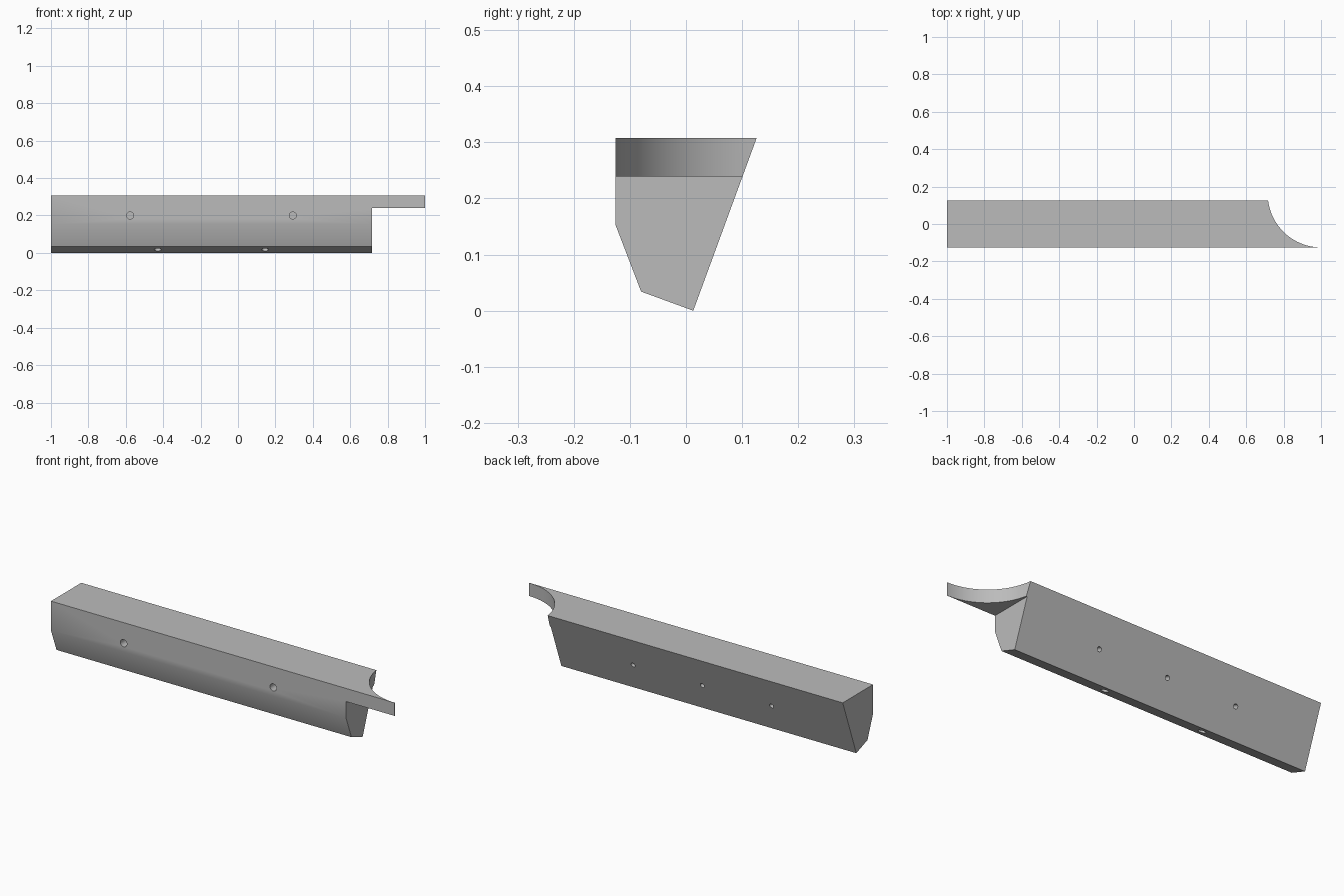
import bpy
import math
from mathutils import Vector

cube = bpy.data.objects.get("Cube")
if cube:
    bpy.data.objects.remove(cube, do_unlink=True)

grey = bpy.data.materials.new("plain_grey")
grey.use_nodes = True
colour = (0.5, 0.5, 0.5, 1)
grey.diffuse_color = colour
grey.node_tree.nodes["Principled BSDF"].inputs["Base Color"].default_value = colour

BODY_END, TOP, SHELF = 0.716, 0.308, 0.239
MIDDLE = (BODY_END - 1) / 2


def prism(name, profile, x0, x1):
    """Extrude a (y, z) outline along x."""
    n = len(profile)
    verts = [(x, y, z) for x in (x0, x1) for y, z in profile]
    faces = [tuple(range(n)), tuple(reversed(range(n, 2 * n)))]
    faces += [(i, i + n, (i + 1) % n + n, (i + 1) % n) for i in range(n)]
    mesh = bpy.data.meshes.new(name)
    mesh.from_pydata(verts, [], faces)
    mesh.materials.append(grey)
    obj = bpy.data.objects.new(name, mesh)
    bpy.context.collection.objects.link(obj)
    bpy.context.view_layer.objects.active = obj
    obj.select_set(True)
    bpy.ops.object.mode_set(mode='EDIT')
    bpy.ops.mesh.select_all(action='SELECT')
    bpy.ops.mesh.normals_make_consistent(inside=False)
    bpy.ops.object.mode_set(mode='OBJECT')
    obj.select_set(False)
    return obj


def cylinder(centre, radius, depth, axis=(0, 0, 1), sides=24):
    bpy.ops.mesh.primitive_cylinder_add(
        vertices=sides, radius=radius, depth=depth, location=centre,
        rotation=Vector(axis).to_track_quat('Z', 'Y').to_euler())
    obj = bpy.context.object
    obj.data.materials.append(grey)
    return obj


def cut(target, cutter):
    """Subtract the cutter from the target, then discard it."""
    cutter.hide_render = True
    mod = target.modifiers.new("cut", 'BOOLEAN')
    mod.operation = 'DIFFERENCE'
    mod.solver = 'EXACT'
    mod.object = cutter
    bpy.context.view_layer.objects.active = target
    bpy.ops.object.modifier_apply(modifier=mod.name)
    bpy.data.objects.remove(cutter, do_unlink=True)


# Long beam with a five-sided section
front_top, back_top = (-0.126, TOP), (0.126, TOP)
heel, toe, knee = (0.013, 0), (-0.08, 0.034), (-0.126, 0.154)
beam = prism("notched_beam", [front_top, back_top, heel, toe, knee], -1, 1)

# Step under the overhanging tongue
cut(beam, prism("step_cutter", [(-0.3, -0.2), (0.3, -0.2), (0.3, SHELF), (-0.3, SHELF)],
                BODY_END, 1.2))

# Concave scoop that shapes the tongue
cut(beam, cylinder((1, 0.16, 0.27), 0.285, 0.8, sides=96))


# Rows of blind screw holes, square to each face
def holes(offsets, y, z, normal, radius, depth):
    for offset in offsets:
        cut(beam, cylinder((MIDDLE + offset, y, z), radius, 2 * depth, normal))


holes((-0.435, 0.435), -0.126, 0.2, (0, -1, 0), 0.019, 0.05)
holes((-0.287, 0.287), -0.0335, 0.017, (0, -0.034, -0.093), 0.019, 0.05)
holes((-0.403, 0, 0.403), 0.0669, 0.147, (0, TOP, -0.113), 0.012, 0.05)

# Smooth the curved walls, keep the edges crisp
bpy.ops.object.select_all(action='DESELECT')
beam.select_set(True)
bpy.context.view_layer.objects.active = beam
bpy.ops.object.shade_smooth_by_angle(angle=math.radians(30))
